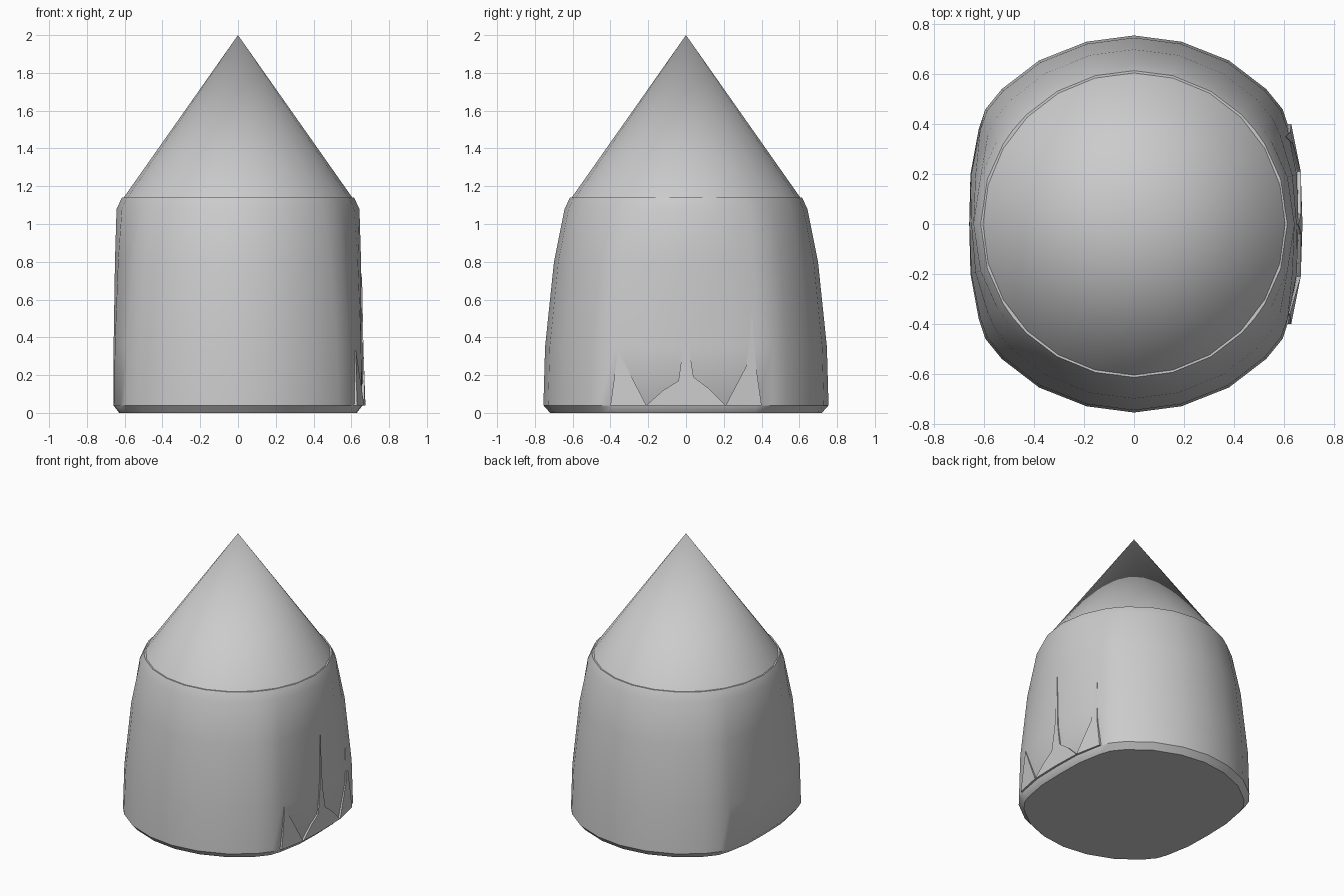
import bpy, bmesh, math

if "Cube" in bpy.data.objects:
    bpy.data.objects.remove(bpy.data.objects["Cube"])

# quarter of the flattened footprint, from the +x side round to the +y side
QUARTER = [(.66, 0), (.655, .2), (.622, .38), (.595, .46), (.53, .54),
           (.38, .655), (.19, .73), (0, .755)]
OUTLINE = (QUARTER + [(-x, y) for x, y in QUARTER[-2::-1]]
           + [(-x, -y) for x, y in QUARTER[1:]]
           + [(x, -y) for x, y in QUARTER[-2:0:-1]])


def finish(name, bm, angle=40):
    bmesh.ops.recalc_face_normals(bm, faces=bm.faces[:])
    mesh = bpy.data.meshes.new(name)
    bm.to_mesh(mesh)
    bm.free()
    ob = bpy.data.objects.new(name, mesh)
    bpy.context.collection.objects.link(ob)
    bpy.ops.object.select_all(action='DESELECT')
    ob.select_set(True)
    bpy.context.view_layer.objects.active = ob
    bpy.ops.object.shade_smooth_by_angle(angle=math.radians(angle))
    return ob


# body: footprint blending into a circle towards the top
bm = bmesh.new()
rings = []
# height, blend towards circle, scale
for z, t, s in [(0, 0, .953), (.04, 0, 1), (.35, .08, 1), (.8, .5, 1),
                (1.08, 1, 1), (1.14, 1, .955)]:
    ring = []
    for x, y in OUTLINE:
        a = math.atan2(y, x)
        ring.append(bm.verts.new((s * (x * (1 - t) + .643 * math.cos(a) * t),
                                  s * (y * (1 - t) + .643 * math.sin(a) * t), z)))
    rings.append(ring)
n = len(OUTLINE)
for lo, hi in zip(rings, rings[1:]):
    for i in range(n):
        j = (i + 1) % n
        bm.faces.new((lo[i], lo[j], hi[j], hi[i]))
bm.faces.new(rings[0])
bm.faces.new(rings[-1])
finish("body", bm)

# pointed roof
bm = bmesh.new()
bmesh.ops.create_cone(bm, cap_ends=True, segments=24, radius1=.612, radius2=0, depth=.87)
bmesh.ops.translate(bm, verts=bm.verts[:], vec=(0, 0, 1.565))
finish("roof", bm)


# jagged flaps lying just proud of the right side
def side_x(y, z):
    y = abs(y)
    for (x0, y0), (x1, y1) in zip(QUARTER, QUARTER[1:]):
        if y <= y1:
            x = x0 + (x1 - x0) * (y - y0) / (y1 - y0)
            break
    t = max(0, z - .04) * .26 if z < .35 else .08 + (z - .35) * .93
    return x * (1 - t) + t * math.sqrt(.643 ** 2 - y * y)


FLAPS = [[(-.4, .04), (-.21, .04), (-.36, .33)],
         [(-.21, .04), (0, .04), (.21, .04), (.12, .13), (.04, .19), (.015, .35),
          (0, .72), (-.015, .35), (-.04, .17), (-.12, .12)],
         [(.21, .04), (.4, .04), (.37, .25), (.35, .54), (.32, .25)]]
bm = bmesh.new()
for flap in FLAPS:
    front = [bm.verts.new((side_x(y, z) + .004 + .012 * max(0, 1 - z / .4), y, z))
             for y, z in flap]
    back = [bm.verts.new((v.co.x - .03, v.co.y, v.co.z)) for v in front]
    bm.faces.new(front)
    bm.faces.new(back[::-1])
    for i in range(len(flap)):
        j = (i + 1) % len(flap)
        bm.faces.new((front[i], back[i], back[j], front[j]))
flaps = finish("side_flaps", bm, 30)
